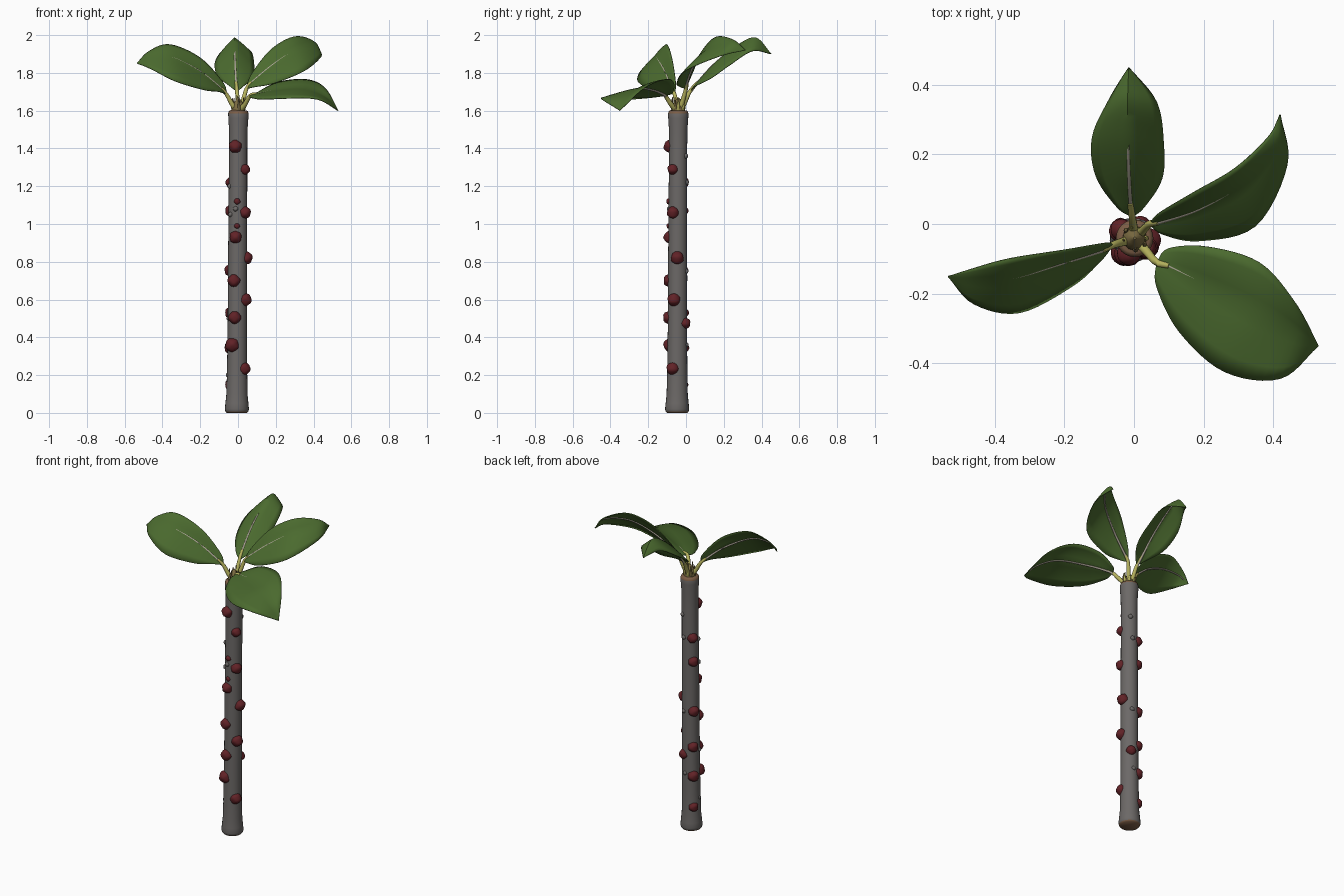
import bpy, bmesh, math, random
from mathutils import Vector as V

if "Cube" in bpy.data.objects:
    bpy.data.objects.remove(bpy.data.objects["Cube"])

random.seed(4)


def mat(name, rgb):
    m = bpy.data.materials.new(name)
    m.diffuse_color = (*rgb, 1)
    m.use_nodes = True
    m.node_tree.nodes["Principled BSDF"].inputs["Base Color"].default_value = m.diffuse_color
    return m


BARK = mat("grey bark", (0.15, 0.14, 0.135))
CUT = mat("brown cut wood", (0.2, 0.11, 0.06))
FIG = mat("dark red fruit", (0.12, 0.016, 0.02))
GREEN = mat("leaf green", (0.07, 0.145, 0.028))
STALK = mat("yellow green stalk", (0.46, 0.44, 0.11))
RIB = mat("pale rib", (0.42, 0.38, 0.31))
BUD = mat("olive brown bud", (0.2, 0.15, 0.055))


def finish(name, bm, mats, angle=50):
    bmesh.ops.recalc_face_normals(bm, faces=bm.faces)
    me = bpy.data.meshes.new(name)
    bm.to_mesh(me)
    bm.free()
    for m in mats:
        me.materials.append(m)
    ob = bpy.data.objects.new(name, me)
    bpy.context.collection.objects.link(ob)
    bpy.ops.object.select_all(action='DESELECT')
    ob.select_set(True)
    bpy.context.view_layer.objects.active = ob
    bpy.ops.object.shade_smooth_by_angle(angle=math.radians(angle))
    return ob


def spline(pts, n):
    """Smooth path through the points, n steps per span."""
    p = [V(q) for q in pts]
    p = [2 * p[0] - p[1]] + p + [2 * p[-1] - p[-2]]
    out = []
    for i in range(1, len(p) - 2):
        a, b, c, d = p[i - 1:i + 3]
        for k in range(n):
            t = k / n
            out.append(0.5 * (2 * b + (c - a) * t + (2 * a - 5 * b + 4 * c - d) * t * t
                              + (3 * b - a - 3 * c + d) * t ** 3))
    return out + [p[-2]]


def tube(bm, path, radii, sides=10):
    """Skin circles along a path; returns the side faces by ring."""
    rings = []
    for i, c in enumerate(path):
        d = (path[min(i + 1, len(path) - 1)] - path[max(i - 1, 0)]).normalized()
        ref = V((1, 0, 0)) if abs(d.x) < 0.8 else V((0, 1, 0))
        e = d.cross(ref).normalized()
        f = d.cross(e)
        rings.append([bm.verts.new(c + radii[i] * (math.cos(a) * e + math.sin(a) * f))
                      for a in (2 * math.pi * k / sides for k in range(sides))])
    for r, s in zip(rings, rings[1:]):
        for k in range(sides):
            bm.faces.new((r[k], r[(k + 1) % sides], s[(k + 1) % sides], s[k]))
    bm.faces.new(rings[0])
    bm.faces.new(rings[-1])


def lerp_radii(a, b, n):
    return [a + (b - a) * i / (n - 1) for i in range(n)]


# Trunk: flared, slightly uneven pole with bare wood at both ends
prof = [(0, .054), (.008, .061), (.02, .064), (.05, .061), (.1, .056), (.25, .053), (.45, .051),
        (.7, .051), (.95, .05), (1.2, .049), (1.4, .048), (1.5, .049), (1.56, .053),
        (1.585, .054), (1.597, .05), (1.602, .042)]


def axis(z):
    return V((-0.006 + 0.008 * z / 1.6, -0.047 + 0.006 * z / 1.6, z))


bm = bmesh.new()
tube(bm, [axis(z) for z, r in prof], [r for z, r in prof], 24)
for f in bm.faces:
    z = f.calc_center_median().z
    f.material_index = 1 if z < 0.009 or z > 1.588 else 0
finish("trunk", bm, [BARK, CUT])


def knob(name, ang, z, r, m, push=0.05):
    """Slightly lumpy rounded fruit or bark nodule on the trunk."""
    a = math.radians(ang)
    bm = bmesh.new()
    bmesh.ops.create_icosphere(bm, subdivisions=3, radius=r)
    c = axis(z) + V((math.cos(a), math.sin(a), 0)) * push
    for v in bm.verts:
        v.co *= 1 + 0.06 * math.sin(5 * v.co.z / r + ang) * math.cos(4 * v.co.x / r)
        v.co = c + v.co
    finish(name, bm, [m], 80)


# Fruits: (direction in degrees, height, radius)
fruits = [(-110, 1.41, .034), (-38, 1.29, .028), (-95, 1.12, .017), (-35, 1.06, .032),
          (-95, .99, .015), (-105, .93, .032), (-3, .82, .034), (-115, .70, .034),
          (-25, .60, .034), (-108, .505, .034), (-125, .36, .037), (-32, .235, .033),
          (143, 1.22, .030), (146, 1.07, .030), (147, .755, .032), (140, .53, .031),
          (62, .475, .029), (140, .345, .033), (140, .15, .029)]
for i, (a, z, r) in enumerate(fruits):
    knob(f"fruit_{i}", a, z, r, FIG, 0.045)
for i, (a, z) in enumerate([(200, 1.2), (60, 1.36), (200, .5), (190, .2), (70, .75),
                            (215, 1.05), (75, 1.22), (255, 1.08), (80, .36)]):
    knob(f"bark_nodule_{i}", a, z, 0.014, BARK, 0.046)

# Crown bud and small scales at the top of the trunk
top = axis(1.595)
bm = bmesh.new()
tube(bm, [top + V((0, 0, z)) for z in (0, .02, .04, .055, .075)], [.036, .034, .028, .018, .004], 12)
finish("crown_bud", bm, [BUD])
for i in range(7):
    a = i * 2.4
    d = V((math.cos(a), math.sin(a), 0))
    bm = bmesh.new()
    path = spline([top + d * .022, top + d * .034 + V((0, 0, .035)),
                   top + d * .03 + V((0, 0, .07 + .015 * random.random()))], 3)
    tube(bm, path, lerp_radii(.012, .002, len(path)), 8)
    finish(f"bud_scale_{i}", bm, [STALK if i % 3 == 0 else BUD])


def leaf(name, base, rows, tip):
    """Folded blade from edge / middle / edge stations, with stalk and rib."""
    n = 6
    lines = [spline([base] + [r[k] for r in rows] + [tip], n) for k in range(3)]
    bm = bmesh.new()
    grid = []
    for l, m, r in zip(*lines):
        row = []
        for u in (-1, -.75, -.5, -.25, 0, .25, .5, .75, 1):
            e = l if u < 0 else r
            p = m.lerp(e, abs(u))
            p = p + V((0, 0, 0.08 * (l - r).length * abs(u) * (1 - abs(u))))
            row.append(bm.verts.new(p))
        grid.append(row)
    for a, b in zip(grid, grid[1:]):
        for k in range(8):
            bm.faces.new((a[k], a[k + 1], b[k + 1], b[k]))
    bmesh.ops.remove_doubles(bm, verts=bm.verts, dist=1e-5)
    ob = finish(name + "_blade", bm, [GREEN], 60)
    s = ob.modifiers.new("thickness", 'SOLIDIFY')
    s.thickness, s.offset = 0.004, 0
    # pale rib under the blade
    mid = [p - V((0, 0, 0.004)) for p in lines[1][:-3]]
    bm = bmesh.new()
    tube(bm, mid, lerp_radii(.008, .003, len(mid)), 8)
    finish(name + "_rib", bm, [RIB])
    # stalk from bud to blade
    b = V(base)
    out = V((b.x - top.x, b.y - top.y, 0))
    path = spline([top + out * .2 + V((0, 0, .01)), top + out * .55 + V((0, 0, (b.z - top.z) * .45)),
                   b, lines[1][n]], 5)
    bm = bmesh.new()
    tube(bm, path, lerp_radii(.015, .008, len(path)), 10)
    finish(name + "_stalk", bm, [STALK])


leaf("left_leaf", (-.06, -.06, 1.685), [
    ((-.08, -.055, 1.75), (-.09, -.075, 1.72), (-.1, -.11, 1.70)),
    ((-.2, -.075, 1.88), (-.2, -.11, 1.81), (-.18, -.18, 1.71)),
    ((-.36, -.10, 1.95), (-.35, -.155, 1.885), (-.33, -.255, 1.755)),
    ((-.47, -.13, 1.915), (-.47, -.16, 1.89), (-.46, -.23, 1.82))], (-.535, -.15, 1.85))
leaf("back_leaf", (-.005, .02, 1.7), [
    ((-.05, .05, 1.735), (-.01, .06, 1.75), (.03, .05, 1.73)),
    ((-.11, .14, 1.785), (-.015, .15, 1.85), (.08, .13, 1.77)),
    ((-.12, .25, 1.86), (-.018, .27, 1.945), (.085, .23, 1.84)),
    ((-.07, .36, 1.925), (-.018, .37, 1.985), (.065, .35, 1.915))], (-.015, .45, 1.9))
leaf("right_leaf", (.045, 0, 1.715), [
    ((.07, .03, 1.79), (.07, .005, 1.75), (.085, -.03, 1.725)),
    ((.17, .09, 1.92), (.19, .045, 1.85), (.19, -.048, 1.745)),
    ((.29, .16, 1.99), (.315, .12, 1.93), (.35, -.005, 1.81)),
    ((.385, .25, 1.975), (.41, .235, 1.955), (.44, .17, 1.885))], (.42, .315, 1.92))
leaf("front_leaf", (.065, -.11, 1.68), [
    ((.1, -.07, 1.695), (.1, -.12, 1.69), (.065, -.18, 1.67)),
    ((.21, -.065, 1.75), (.2, -.17, 1.71), (.13, -.31, 1.66)),
    ((.36, -.11, 1.765), (.36, -.25, 1.72), (.26, -.425, 1.665)),
    ((.46, -.22, 1.72), (.47, -.31, 1.67), (.42, -.445, 1.66))], (.53, -.35, 1.6))
